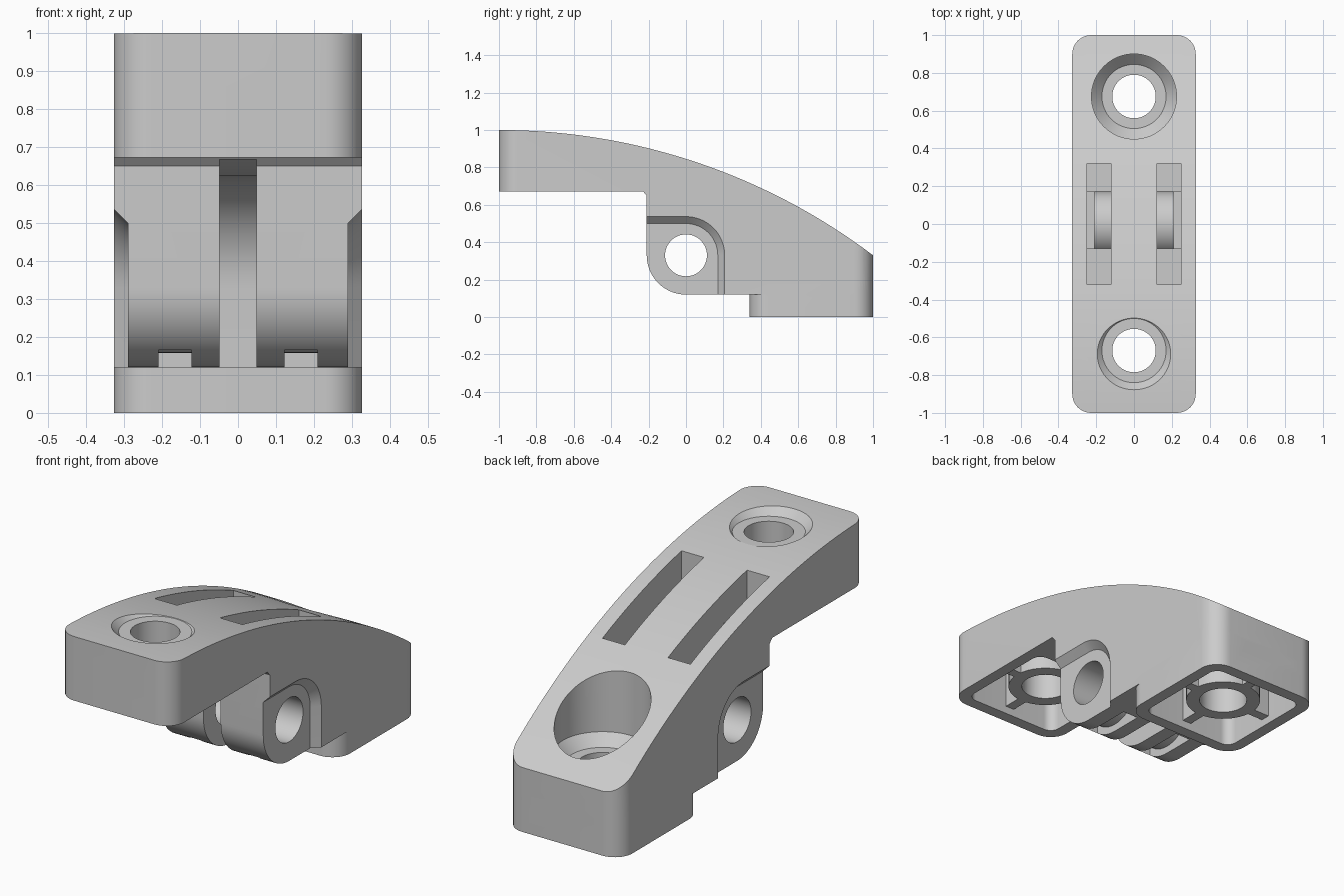
import bpy, bmesh, math
from mathutils import Vector

if "Cube" in bpy.data.objects:
    bpy.data.objects.remove(bpy.data.objects["Cube"])

grey = bpy.data.materials.new("light_grey")
grey.diffuse_color = (0.6, 0.6, 0.6, 1)
grey.use_nodes = True
grey.node_tree.nodes["Principled BSDF"].inputs["Base Color"].default_value = grey.diffuse_color
W = 0.327  # half width


def loft(name, rings, caps=True):
    """Solid through matching closed rings of 3D points."""
    bm = bmesh.new()
    rows = [[bm.verts.new(p) for p in r] for r in rings]
    n = len(rows[0])
    for a, b in zip(rows, rows[1:]):
        for i in range(n):
            j = (i + 1) % n
            bm.faces.new((a[i], a[j], b[j], b[i]))
    bm.faces.new(rows[0])
    bm.faces.new(rows[-1])
    bmesh.ops.recalc_face_normals(bm, faces=bm.faces)
    me = bpy.data.meshes.new(name)
    bm.to_mesh(me)
    bm.free()
    me.materials.append(grey)
    ob = bpy.data.objects.new(name, me)
    bpy.context.collection.objects.link(ob)
    return ob


def arc(cy, cz, r, a0, a1, n):
    return [(cy + r * math.cos(math.radians(a0 + (a1 - a0) * i / n)),
             cz + r * math.sin(math.radians(a0 + (a1 - a0) * i / n))) for i in range(n + 1)]


def prism_x(name, pts, x0, x1):
    return loft(name, [[(x, y, z) for y, z in pts] for x in (x0, x1)])


def round_box(name, hx, y0, y1, z0, z1, r):
    pts = []
    for cx, cy, a in ((hx - r, y1 - r, 0), (r - hx, y1 - r, 90),
                      (r - hx, y0 + r, 180), (hx - r, y0 + r, 270)):
        pts += arc(cx, cy, r, a, a + 90, 10)
    return loft(name, [[(x, y, z) for x, y in pts] for z in (z0, z1)])


def turned(name, cy, profile, n=64):
    """Vertical turned solid from (radius, z) pairs."""
    return loft(name, [[(r * math.cos(2 * math.pi * i / n), cy + r * math.sin(2 * math.pi * i / n), z)
                        for i in range(n)] for r, z in profile])


def combine(ob, tool, op):
    m = ob.modifiers.new(op, 'BOOLEAN')
    m.operation, m.object, m.solver = op, tool, 'EXACT'
    bpy.context.view_layer.objects.active = ob
    bpy.ops.object.modifier_apply(modifier=m.name)
    bpy.data.objects.remove(tool)


def cut(ob, tool):
    combine(ob, tool, 'DIFFERENCE')


# Curved body: top arc, rear block, hinge barrel and front arm
R = 3.32
profile = []
for i in range(41):
    y = -1 + 2 * i / 40
    profile.append((y, 1 - R + math.sqrt(R * R - (y + 1) ** 2)))
profile += [(1, 0.12)] + arc(0, 0.33, 0.21, 270, 180, 16)
profile += [(-0.21, 0.65), (-0.23, 0.672), (-1, 0.672)]
body = prism_x("bracket_body", profile, -W, W)
combine(body, round_box("rounding", W, -1, 1, -0.1, 1.2, 0.1), 'INTERSECT')
combine(body, round_box("rear_pad", W, 0.34, 1, 0, 0.2, 0.1), 'UNION')

# Hollow undersides with a recessed boss and four ribs
for y0, y1, cy, zb in ((-0.94, -0.40, -0.67, 0.672), (0.40, 0.94, 0.675, 0.0)):
    hollow = round_box("hollow", W - 0.06, y0, y1, zb - 0.1, zb + 0.23, 0.05)
    boss = turned("boss", cy, [(0.18, zb + 0.04), (0.18, zb + 0.3)], 48)
    for hx, hy in ((0.4, 0.025), (0.025, 0.4)):
        rib = loft("rib", [[(-hx, cy - hy, z), (hx, cy - hy, z), (hx, cy + hy, z), (-hx, cy + hy, z)]
                           for z in (zb + 0.04, zb + 0.3)])
        combine(boss, rib, 'UNION')
    cut(hollow, boss)
    cut(body, hollow)

# Screw holes with countersunk seats
cut(body, turned("front_screw", -0.67, [(0.115, 0.5), (0.115, 0.96), (0.17, 0.96), (0.27, 1.06)]))
cut(body, turned("rear_screw", 0.675, [(0.115, -0.1), (0.115, 0.29), (0.17, 0.29),
                                       (0.225, 0.345), (0.225, 1.0)]))

# Central hinge gap
gap = [(-0.3, 0.05), (-0.3, 0.66), (-0.215, 0.668), (-0.12, 0.625)]
gap += arc(0, 0.33, 0.295, 90, 0, 14) + [(0.295, 0.05)]
cut(body, prism_x("hinge_gap", gap, -0.049, 0.049))


def ear_outline(x, d):
    pts = [(-0.3, 0.05), (0.17 + d, 0.05)] + arc(0, 0.33, 0.17 + d, 0, 90, 16) + [(-0.3, 0.5 + d)]
    return [(x, y, z) for y, z in pts]


for s in (-1, 1):
    # Chamfered side recess around each hinge ear
    cut(body, loft("ear_recess", [ear_outline(s * 0.29, 0), ear_outline(s * 0.34, 0.05)]))
    # Top slot, then the pocket around the pin tube
    slot = [(-0.32, 1.2), (-0.32, 0.73), (-0.13, 0.73), (-0.13, 0.56),
            (0.171, 0.56), (0.171, 0.45), (0.32, 0.45), (0.32, 1.2)]
    cut(body, prism_x("top_slot", slot, s * 0.122, s * 0.249))
    pocket = prism_x("pocket", [(-0.13, 0.05), (0.171, 0.05), (0.171, 0.6), (-0.13, 0.6)],
                     s * 0.122, s * 0.21)
    cut(pocket, prism_x("tube", arc(0, 0.33, 0.172, 0, 352.5, 47), s * 0.1, s * 0.23))
    cut(body, pocket)

# Pin hole
cut(body, prism_x("pin_hole", arc(0, 0.33, 0.112, 0, 352.5, 47), -0.5, 0.5))

bpy.ops.object.select_all(action='DESELECT')
body.select_set(True)
bpy.context.view_layer.objects.active = body
bpy.ops.object.shade_smooth_by_angle(angle=math.radians(25))
